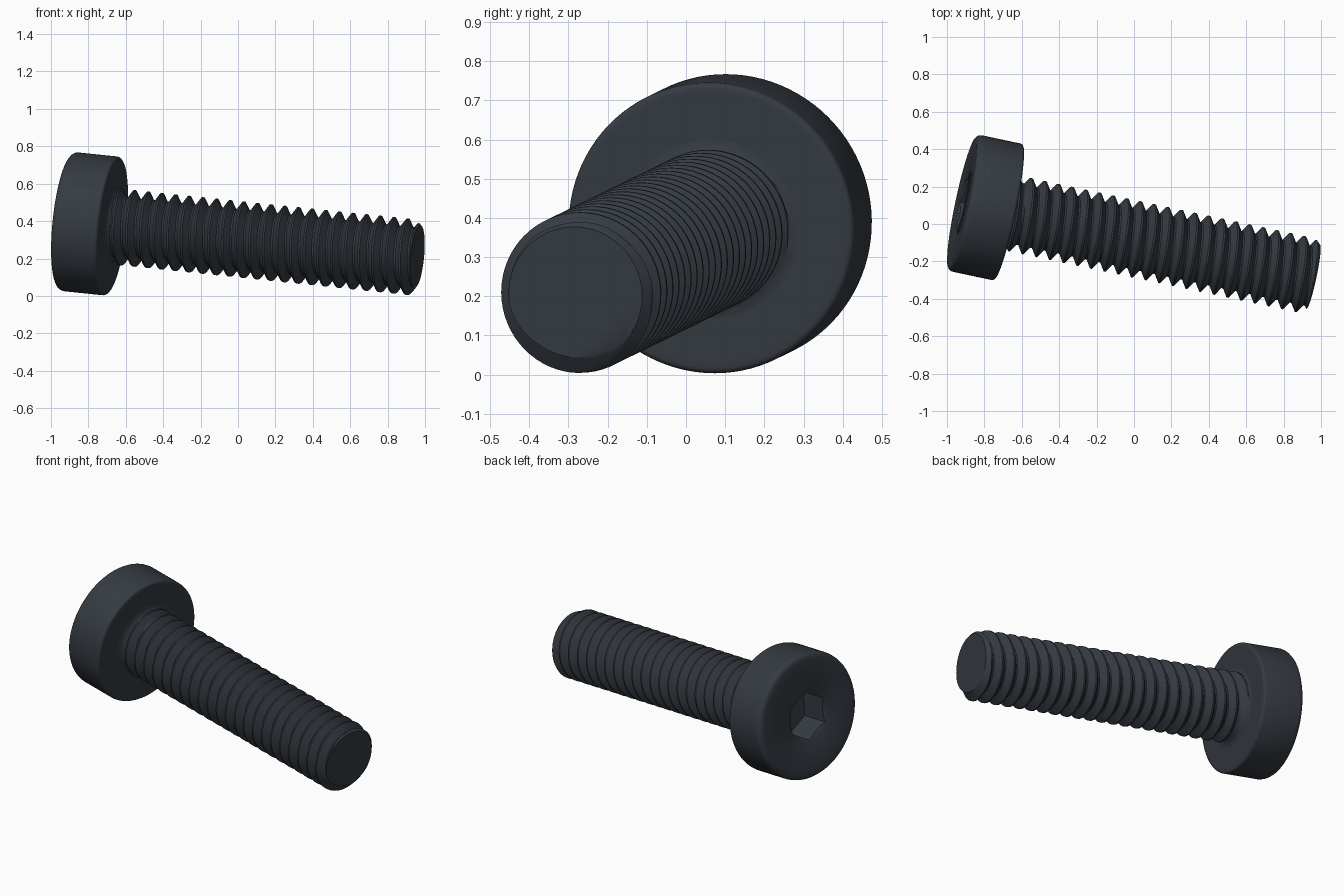
import bpy, bmesh, math
from mathutils import Vector, Matrix

if "Cube" in bpy.data.objects:
    bpy.data.objects.remove(bpy.data.objects["Cube"])

# Overall dimensions, measured along the screw axis from under the head
HEAD_R, HEAD_T = 0.373, 0.257
LENGTH, CREST_R, DEPTH, PITCH = 1.673, 0.204, 0.043, 0.075
TIP_R, NECK_R, NECK_FILLET = 0.174, 0.165, 0.065
START = 0.00725
SOCKET_R, SOCKET_DEPTH = 0.143, 0.17

# Tilted frame of the screw axis, origin at the underside of the head
axis = Vector((0.973, -0.206, -0.101)).normalized()
up = (Vector((0, 0, 1)) - axis * axis.z).normalized()
side = up.cross(axis)
frame = Matrix((side, up, axis)).transposed().to_4x4()
frame.translation = (-0.67, 0.0625, 0.373)

# Material
steel = bpy.data.materials.new("dark_blue_steel")
steel.use_nodes = True
color = (0.036, 0.044, 0.055, 1)
steel.diffuse_color = color
steel.node_tree.nodes["Principled BSDF"].inputs["Base Color"].default_value = color


def polar(r, a, t):
    return (r * math.cos(a), r * math.sin(a), t)


def finish(bm, name, angle):
    bmesh.ops.recalc_face_normals(bm, faces=bm.faces)
    mesh = bpy.data.meshes.new(name)
    bm.to_mesh(mesh)
    bm.free()
    mesh.materials.append(steel)
    obj = bpy.data.objects.new(name, mesh)
    bpy.context.collection.objects.link(obj)
    obj.matrix_world = frame
    bpy.ops.object.select_all(action="DESELECT")
    obj.select_set(True)
    bpy.context.view_layer.objects.active = obj
    bpy.ops.object.shade_smooth_by_angle(angle=math.radians(angle))


# Head: rounded disc lofted into a chamfered hexagonal socket
def hex_radius(a):
    m = (a - math.pi / 2 + 1e-6) % (math.pi / 3) - math.pi / 6
    return SOCKET_R * math.cos(math.pi / 6) / math.cos(m)


def fillet(radius, t, sign, first, steps=4):
    # Quarter-round edge; sign tells which way the flat face looks
    for k in range(steps + 1):
        a = math.pi / 2 * (first + (k / steps) * (1 - 2 * first))
        yield (HEAD_R - radius + radius * math.sin(a),
               t + sign * radius * (math.cos(a) - 1))


def build_head(n=96):
    profile = [(0.2, 0), (HEAD_R - 0.03, 0)]
    profile += list(fillet(0.015, 0, 1, 0))
    profile += list(fillet(0.03, -HEAD_T, -1, 1))
    profile += [(HEAD_R - 0.045, -HEAD_T), (SOCKET_R + 0.004, -HEAD_T)]
    bm = bmesh.new()
    angles = [2 * math.pi * i / n for i in range(n)]
    rings = [[bm.verts.new(polar(r, a, t)) for a in angles] for r, t in profile]
    # Chamfer follows the hexagon walls, then the walls drop to the floor
    rings.append([bm.verts.new(polar(hex_radius(a), a,
                  -HEAD_T + 0.6 * (SOCKET_R + 0.004 - hex_radius(a)))) for a in angles])
    rings.append([bm.verts.new(polar(hex_radius(a), a, SOCKET_DEPTH - HEAD_T))
                  for a in angles])
    for low, high in zip(rings, rings[1:]):
        for i in range(n):
            k = (i + 1) % n
            bm.faces.new((low[i], low[k], high[k], high[i]))
    bm.faces.new(rings[0])
    bm.faces.new(rings[-1])
    finish(bm, "screw_head", 32)


# Shaft: helical thread with filleted neck and chamfered tip
def shaft_radius(t, phase):
    u = abs((phase + 0.5) % 1 - 0.5)
    slope = min(max((u - 1 / 16) / (6 / 16), 0), 1)
    r = min(CREST_R - DEPTH * slope, TIP_R + LENGTH - t)
    if t < NECK_FILLET:
        f = NECK_FILLET
        r = max(r, NECK_R + f - math.sqrt(f * f - (f - t) ** 2))
    return r


def build_shaft(n=64, steps=16):
    bm = bmesh.new()
    cache = {}

    def vert(i, j):
        phase = i / n + j / steps
        t = min(max(START + PITCH * phase, 0), LENGTH)
        key = (i % n, round(t, 5))
        if key not in cache:
            a = 2 * math.pi * i / n
            r = shaft_radius(t, (t - START) / PITCH - i / n)
            cache[key] = bm.verts.new(polar(r, a, t))
        return cache[key]

    rows = int(LENGTH / PITCH + 2) * steps
    for i in range(n):
        for j in range(-2 * steps, rows):
            corners = (vert(i, j), vert(i + 1, j), vert(i + 1, j + 1), vert(i, j + 1))
            unique = list(dict.fromkeys(corners))
            if len(unique) > 2:
                bm.faces.new(unique)
    # Flat tip
    bm.faces.new([cache[(i, round(LENGTH, 5))] for i in range(n)])
    finish(bm, "threaded_shaft", 40)


build_head()
build_shaft()
